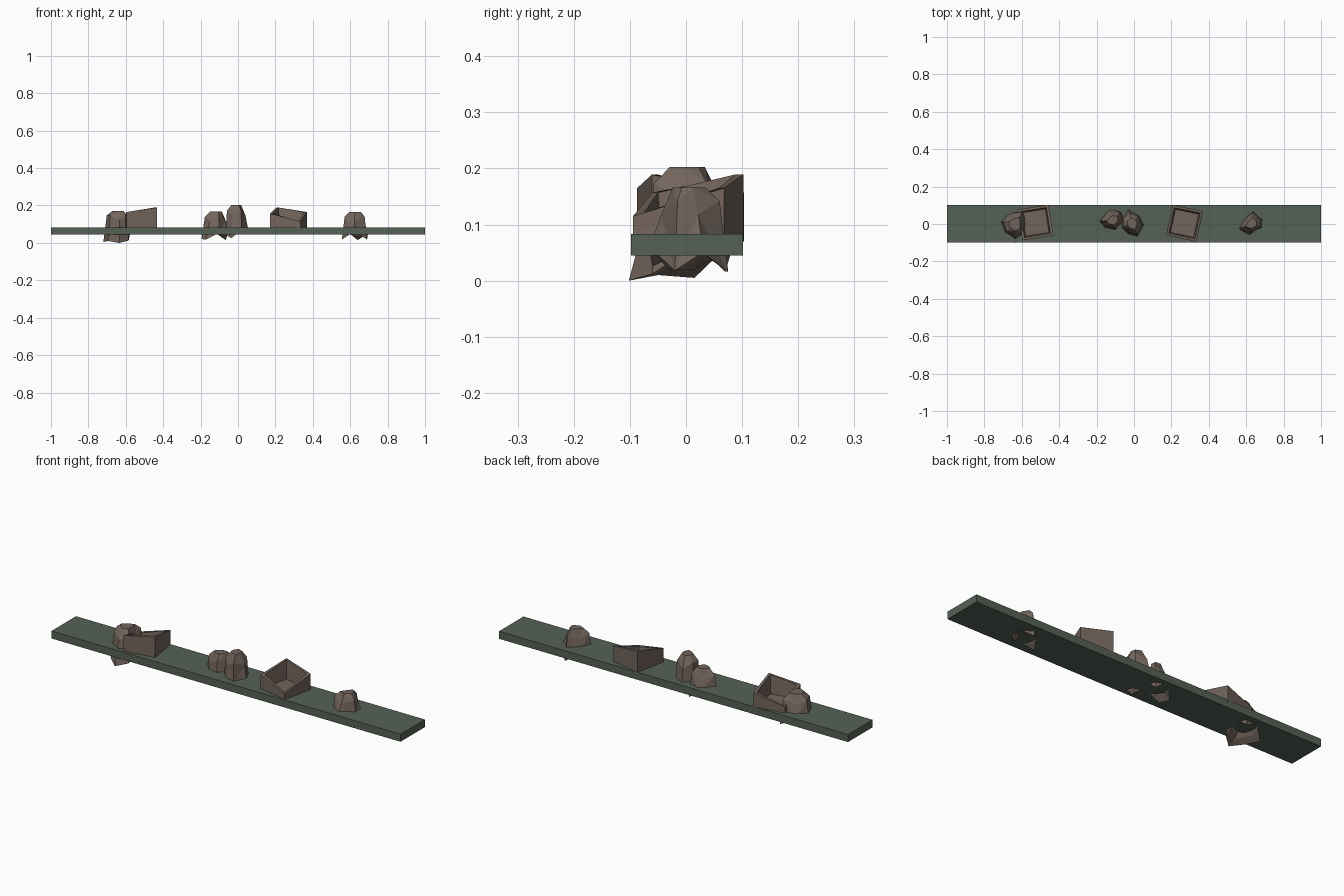
import bpy
import bmesh
from math import radians
from mathutils import Vector

if "Cube" in bpy.data.objects:
    bpy.data.objects.remove(bpy.data.objects["Cube"])


def material(name, rgb):
    m = bpy.data.materials.new(name)
    m.diffuse_color = (*rgb, 1)
    m.use_nodes = True
    m.node_tree.nodes["Principled BSDF"].inputs["Base Color"].default_value = m.diffuse_color
    return m


green = material("moss_green", (0.09, 0.12, 0.09))
brown = material("stone_brown", (0.17, 0.13, 0.107))


def make_object(name, bm, mat):
    bmesh.ops.recalc_face_normals(bm, faces=bm.faces[:])
    me = bpy.data.meshes.new(name)
    bm.to_mesh(me)
    bm.free()
    me.materials.append(mat)
    ob = bpy.data.objects.new(name, me)
    bpy.context.collection.objects.link(ob)
    return ob


def bridge(bm, a, b):
    n = len(a)
    for i in range(n):
        j = (i + 1) % n
        bm.faces.new((a[i], a[j], b[j], b[i]))


# flat ground strip
bm = bmesh.new()
bmesh.ops.create_cube(bm, size=1)
bmesh.ops.scale(bm, vec=(2, 0.2, 0.039), verts=bm.verts)
bmesh.ops.translate(bm, vec=(0, 0.002, 0.064), verts=bm.verts)
make_object("ground_strip", bm, green)


# faceted rock: footprint, foot heights, then shoulder and cap rings
def rock(name, outline, feet, cap, top, shoulder_z, shoulder=0.74, crown=0.42):
    bm = bmesh.new()
    c = Vector(cap)
    pts = [Vector(p) for p in outline]

    def ring(k, zs, wobble=0.0):
        out = []
        for i, p in enumerate(pts):
            q = c + (p - c) * (k + wobble * (-1) ** i)
            out.append(bm.verts.new((q.x, q.y, zs[i])))
        return out

    n = len(pts)
    base = ring(1.0, feet)
    mid = ring(shoulder, [shoulder_z + 0.012 * (-1) ** i for i in range(n)], 0.05)
    crown_ring = ring(crown, [top] * n, 0.03)
    inner = ring(0.62, [min(z + 0.02, 0.07) for z in feet])
    bridge(bm, base, mid)
    bridge(bm, mid, crown_ring)
    bm.faces.new(crown_ring)
    # hollow underside leaves separate feet
    bridge(bm, base, inner)
    hub = bm.verts.new((c.x, c.y, 0.09))
    for i in range(n):
        bm.faces.new((inner[i], inner[(i + 1) % n], hub))
    bmesh.ops.triangulate(bm, faces=[f for f in bm.faces if len(f.verts) == 4])
    make_object(name, bm, brown)


rock("rock_left",
     [(-.72, .015), (-.665, .062), (-.59, .075), (-.575, .015),
      (-.585, -.06), (-.635, -.102), (-.695, -.05)],
     [.005, .05, .018, .06, .012, .0, .01], (-.632, .005), .17, .135)
rock("rock_centre_small",
     [(-.195, .015), (-.13, .083), (-.065, .07), (-.05, .015),
      (-.1, -.035), (-.17, -.028)],
     [.02, .06, .015, .07, .055, .018], (-.11, .02), .167, .128)
rock("rock_centre_tall",
     [(-.065, .03), (-.03, .08), (.03, .045), (.055, -.005),
      (.02, -.068), (-.035, -.06), (-.068, -.02)],
     [.05, .07, .06, .07, .07, .025, .045], (-.008, .003), .203, .16, .8, .42)
rock("rock_right",
     [(.64, .075), (.695, .03), (.69, -.02), (.62, -.065), (.555, -.03), (.59, .03)],
     [.015, .05, .018, .06, .018, .055], (.628, .003), .166, .13)


# open box with a slanted rim
def open_box(name, location, angle):
    bm = bmesh.new()
    corners = [(-1, -1, .157), (1, -1, .115), (1, 1, .165), (-1, 1, .189)]

    def ring(h, z=None):
        return [bm.verts.new((x * h, y * h, r if z is None else z))
                for x, y, r in corners]

    bottom, outer = ring(.083, .07), ring(.083)
    inner, floor = ring(.07), ring(.063, .093)
    for a, b in ((bottom, outer), (outer, inner), (inner, floor)):
        bridge(bm, a, b)
    bm.faces.new(bottom)
    bm.faces.new(floor)
    ob = make_object(name, bm, brown)
    ob.location = (*location, 0)
    ob.rotation_euler.z = radians(angle)


open_box("open_box_right", (.27, .004), -12)
open_box("open_box_left", (-.527, .008), 189)
